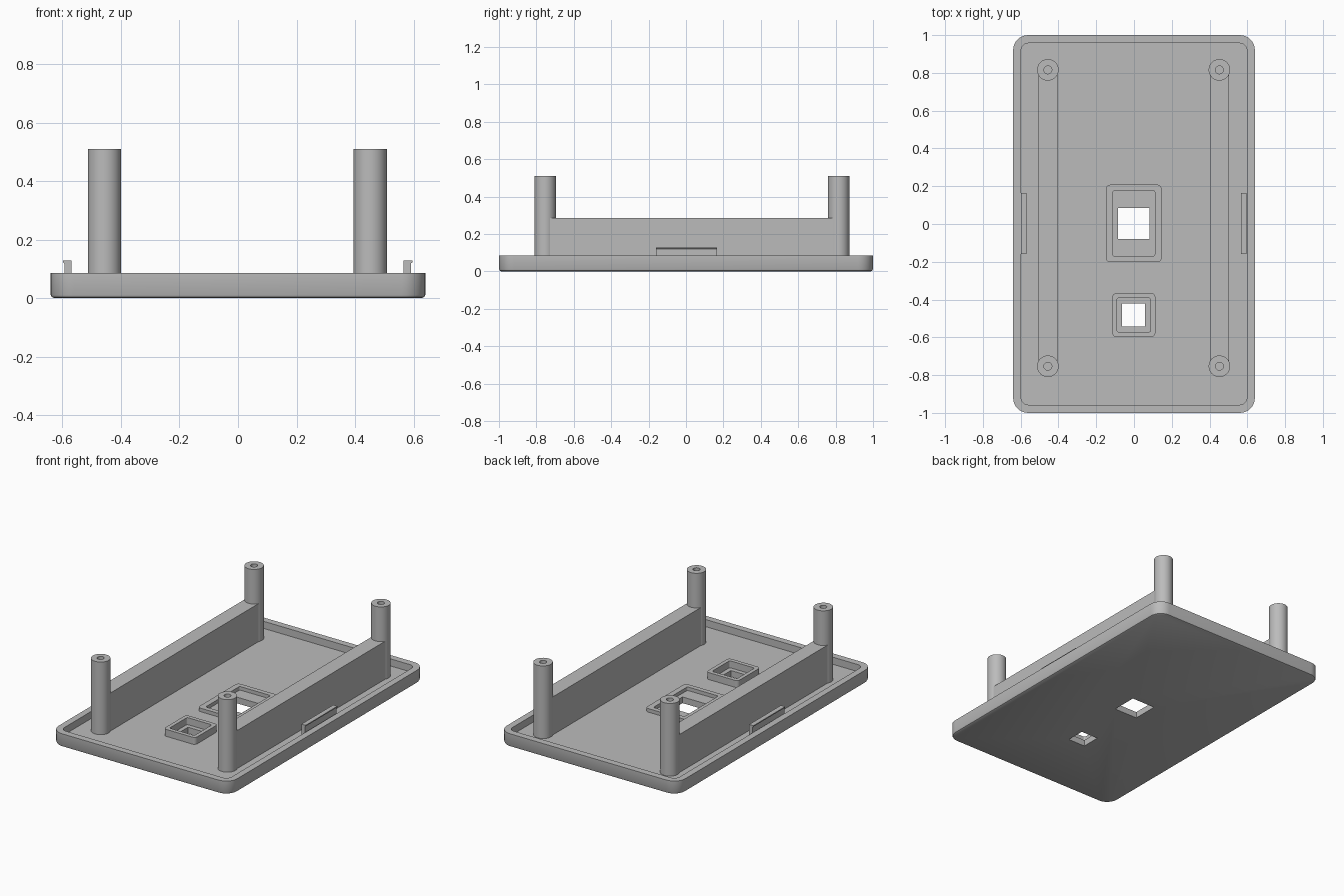
import bpy, bmesh, math

if "Cube" in bpy.data.objects:
    bpy.data.objects.remove(bpy.data.objects["Cube"])

grey = bpy.data.materials.new("matte grey")
grey.use_nodes = True
GREY = (0.5, 0.5, 0.5, 1)
grey.diffuse_color = GREY
grey.node_tree.nodes["Principled BSDF"].inputs["Base Color"].default_value = GREY

FLOOR, RIM = 0.04, 0.086


def rounded_ring(x, y, half_x, half_y, radius, z, steps=8):
    """Horizontal rounded rectangle at height z."""
    points = []
    for i, (sx, sy) in enumerate([(1, 1), (-1, 1), (-1, -1), (1, -1)]):
        for k in range(steps + 1):
            a = (i + k / steps) * math.pi / 2
            points.append((x + sx * (half_x - radius) + radius * math.cos(a),
                           y + sy * (half_y - radius) + radius * math.sin(a), z))
    return points


def circle_ring(x, y, radius, z, sides=32):
    """Horizontal circle at height z."""
    return [(x + radius * math.cos(2 * math.pi * i / sides),
             y + radius * math.sin(2 * math.pi * i / sides), z) for i in range(sides)]


def loft(name, rings, closed=False):
    """Skin rings in order; cap both ends, or join the last to the first."""
    bm = bmesh.new()
    loops = [[bm.verts.new(p) for p in ring] for ring in rings]
    n = len(loops[0])
    pairs = list(zip(loops, loops[1:]))
    if closed:
        pairs.append((loops[-1], loops[0]))
    else:
        bm.faces.new(loops[0])
        bm.faces.new(loops[-1])
    for a, b in pairs:
        for i in range(n):
            j = (i + 1) % n
            bm.faces.new((a[i], a[j], b[j], b[i]))
    bmesh.ops.recalc_face_normals(bm, faces=bm.faces)
    mesh = bpy.data.meshes.new(name)
    bm.to_mesh(mesh)
    bm.free()
    mesh.materials.append(grey)
    obj = bpy.data.objects.new(name, mesh)
    bpy.context.collection.objects.link(obj)
    return obj


def box(name, x0, x1, y0, y1, z0, z1):
    corners = [(x0, y0), (x1, y0), (x1, y1), (x0, y1)]
    return loft(name, [[(x, y, z) for x, y in corners] for z in (z0, z1)])


def activate(obj):
    bpy.ops.object.select_all(action='DESELECT')
    obj.select_set(True)
    bpy.context.view_layer.objects.active = obj


def smooth(obj):
    activate(obj)
    bpy.ops.object.shade_smooth_by_angle(angle=math.radians(30))


# Shallow tray with a softened bottom edge and a raised rim
tray = loft("tray", [
    rounded_ring(0, 0, 0.628, 0.988, 0.068, 0),
    rounded_ring(0, 0, 0.636, 0.996, 0.076, 0.004),
    rounded_ring(0, 0, 0.64, 1.0, 0.08, 0.012),
    rounded_ring(0, 0, 0.64, 1.0, 0.08, RIM),
    rounded_ring(0, 0, 0.598, 0.957, 0.038, RIM),
    rounded_ring(0, 0, 0.598, 0.957, 0.038, FLOOR),
])

# Windows cut through the floor, each inside a raised frame
# name, centre y, hole half size, frame inner halves, frame outer halves, top
WINDOWS = [
    ("large", 0.003, 0.083, (0.111, 0.174), (0.147, 0.205), 0.063),
    ("small", -0.482, 0.061, (0.089, 0.09), (0.114, 0.116), 0.085),
]
for label, y, hole, inner, outer, top in WINDOWS:
    cutter = box("window_cutter", -hole - 0.002, hole - 0.002, y - hole, y + hole, -0.1, 0.2)
    cutter.hide_render = True
    activate(tray)
    cut = tray.modifiers.new("window", 'BOOLEAN')
    cut.object = cutter
    cut.solver = 'EXACT'
    bpy.ops.object.modifier_apply(modifier=cut.name)
    bpy.data.objects.remove(cutter)
    smooth(loft(label + "_window_frame", [
        rounded_ring(-0.001, y, *outer, 0.022, FLOOR - 0.005),
        rounded_ring(-0.001, y, *outer, 0.022, top),
        rounded_ring(-0.001, y, *inner, 0.01, top),
        rounded_ring(-0.001, y, *inner, 0.01, FLOOR - 0.005),
    ], closed=True))
smooth(tray)

FRONT_Y, BACK_Y = -0.753, 0.816
for side, s in (("left", 1), ("right", -1)):
    x = s * 0.454 - 0.002
    # Tall screw posts with blind holes
    for end, y in (("front", FRONT_Y), ("back", BACK_Y)):
        smooth(loft(f"{end}_{side}_post", [
            circle_ring(x, y, 0.057, FLOOR - 0.01),
            circle_ring(x, y, 0.057, 0.51),
            circle_ring(x, y, 0.021, 0.51),
            circle_ring(x, y, 0.021, 0.2),
        ]))
    # Support wall joining the two posts
    box(side + "_wall", x - 0.05, x + 0.05, FRONT_Y + 0.026, BACK_Y - 0.026, FLOOR - 0.01, 0.286)
    # Snap clip on the rim, with a small outward lip
    profile = [(0.567, FLOOR - 0.01), (0.592, FLOOR - 0.01), (0.592, 0.119),
               (0.597, 0.122), (0.597, 0.129), (0.567, 0.129)]
    loft(side + "_clip", [[(s * px - 0.001, y, z) for px, z in profile] for y in (-0.16, 0.165)])
